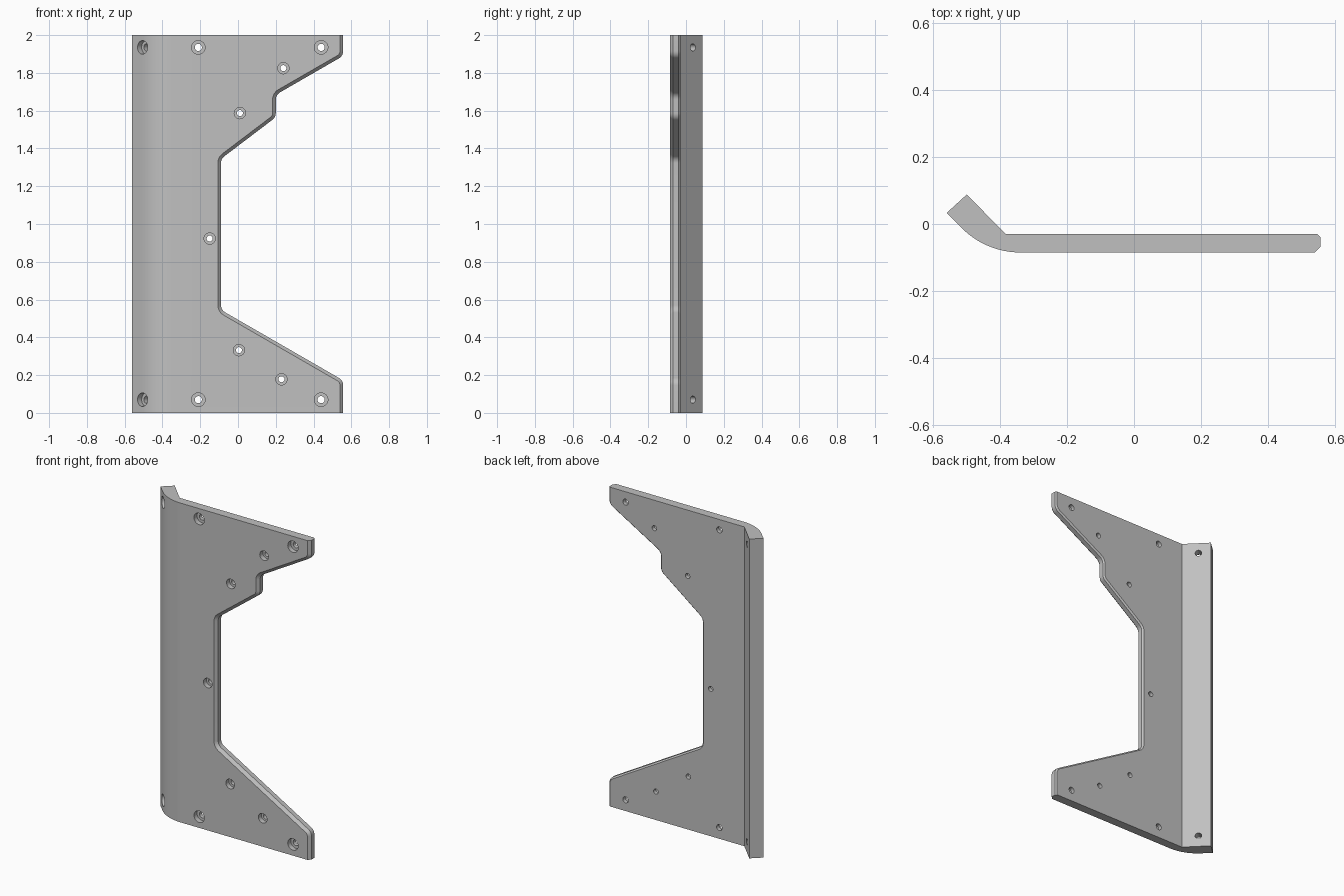
import bpy, bmesh
from math import sin, cos, pi, radians
from mathutils import Vector, Matrix

if "Cube" in bpy.data.objects:
    bpy.data.objects.remove(bpy.data.objects["Cube"], do_unlink=True)

grey = bpy.data.materials.new("machined_grey")
grey.use_nodes = True
colour = (0.53, 0.53, 0.53, 1)
grey.diffuse_color = colour
grey.node_tree.nodes["Principled BSDF"].inputs["Base Color"].default_value = colour

FRONT, BACK, HEIGHT = -0.085, -0.03, 2.0


def loft(name, rings):
    """Closed solid through rings of matching points."""
    bm = bmesh.new()
    loops = [[bm.verts.new(p) for p in ring] for ring in rings]
    n = len(loops[0])
    for a, b in zip(loops, loops[1:]):
        for i in range(n):
            j = (i + 1) % n
            bm.faces.new((a[i], a[j], b[j], b[i]))
    bm.faces.new(loops[0][::-1])
    bm.faces.new(loops[-1])
    bmesh.ops.recalc_face_normals(bm, faces=bm.faces)
    mesh = bpy.data.meshes.new(name)
    bm.to_mesh(mesh)
    bm.free()
    mesh.materials.append(grey)
    ob = bpy.data.objects.new(name, mesh)
    bpy.context.collection.objects.link(ob)
    return ob


def cut(body, cutter):
    cutter.hide_render = True
    mod = body.modifiers.new("cut", "BOOLEAN")
    mod.operation, mod.solver, mod.object = "DIFFERENCE", "EXACT", cutter
    bpy.context.view_layer.objects.active = body
    bpy.ops.object.modifier_apply(modifier=mod.name)
    bpy.data.objects.remove(cutter, do_unlink=True)


def rounded(path, radius, steps=6):
    """Fillet the inner corners of an open path; returns points and normals."""
    pts = [Vector(p) for p in path]
    out = []
    for i, p in enumerate(pts):
        d_in = (p - pts[i - 1]).normalized() if i else None
        d_out = (pts[i + 1] - p).normalized() if i < len(pts) - 1 else None
        if d_in is None or d_out is None:
            d = d_out or d_in
            out.append((p, Vector((-d.y, d.x))))
            continue
        turn = d_out.angle_signed(d_in)
        side = 1 if turn > 0 else -1
        n_in = Vector((-d_in.y, d_in.x))
        reach = radius * abs(sin(turn / 2) / cos(turn / 2))
        centre = p - d_in * reach + n_in * radius * side
        for k in range(steps + 1):
            n = Matrix.Rotation(turn * k / steps, 2) @ n_in
            out.append((centre - n * radius * side, n))
    return out


# Bent sheet: flat web, rounded outer bend and thick angled flange
R = 0.246
bend = [(-0.34 - R * sin(a), FRONT + R - R * cos(a))
        for a in (radians(45) * k / 12 for k in range(13))]
section = bend[::-1] + [(0.65, FRONT), (0.65, BACK), (-0.383, BACK),
                        (-0.5, 0.088), (-0.56, 0.033)]
plate = loft("bent_mounting_plate",
             [[(x, y, z) for x, y in section] for z in (0, HEIGHT)])

# Stepped cutout and right edge, chamfered on both faces
edge = rounded([(0.557, -0.2), (0.557, 0.172), (-0.09, 0.545), (-0.09, 1.345),
                (0.2, 1.565), (0.2, 1.684), (0.557, 1.89), (0.557, 2.2)], 0.045)
layers = [(FRONT - 0.01, 0.027), (FRONT + 0.017, 0),
          (BACK - 0.009, 0), (BACK + 0.01, 0.019)]
rings = []
for y, grow in layers:
    ring = [(p.x + n.x * grow, y, p.y + n.y * grow) for p, n in edge]
    rings.append(ring + [(1, y, 2.2), (1, y, -0.2)])
cut(plate, loft("cutout_cutter", rings))


# Counterbored screw holes
def screw_hole(x, y, z, axis, wide, narrow, depth):
    """Start on the front surface and drill along the axis."""
    origin, axis = Vector((x, y, z)), Vector(axis).normalized()
    across = axis.cross(Vector((0, 0, 1)))
    up = Vector((0, 0, 1))
    rings = []
    for t, r in ((-0.06, wide), (depth, wide), (depth, narrow), (0.16, narrow)):
        rings.append([origin + axis * t + (across * cos(a) + up * sin(a)) * r
                      for a in (2 * pi * k / 24 for k in range(24))])
    cut(plate, loft("hole_cutter", rings))


for z in (0.07, 1.935):
    for x in (-0.21, 0.44):
        screw_hole(x, FRONT, z, (0, 1, 0), 0.036, 0.019, 0.03)
    screw_hole(-0.506, -0.02, z, (1, 1, 0), 0.036, 0.019, 0.03)
for x, z in ((0.24, 1.825), (0.01, 1.587), (-0.15, 0.923),
             (0.005, 0.332), (0.23, 0.178)):
    screw_hole(x, FRONT, z, (0, 1, 0), 0.03, 0.016, 0.03)

# Smooth the bend and fillets, keep machined edges crisp
bpy.ops.object.select_all(action="DESELECT")
plate.select_set(True)
bpy.context.view_layer.objects.active = plate
bpy.ops.object.shade_smooth_by_angle(angle=radians(25))
